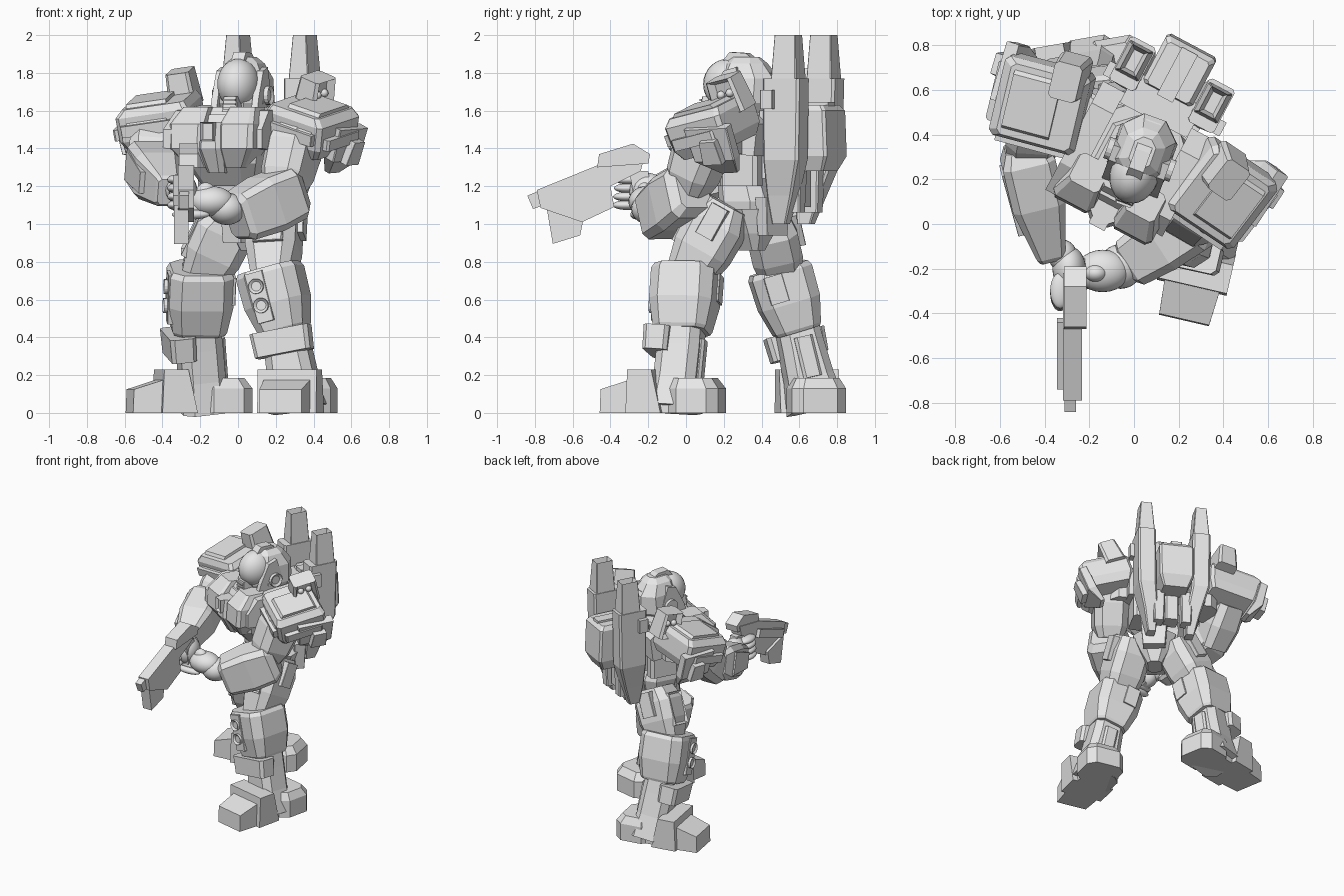
import bpy, bmesh
from math import radians, cos, sin
from mathutils import Matrix, Vector, Euler

if "Cube" in bpy.data.objects:
    bpy.data.objects.remove(bpy.data.objects["Cube"])

grey = bpy.data.materials.new("plain grey")
grey.use_nodes = True
grey.diffuse_color = (.8, .8, .8, 1)
grey.node_tree.nodes["Principled BSDF"].inputs["Base Color"].default_value = (.8, .8, .8, 1)


def frame(loc, yaw=0, pitch=0, roll=0):
    turn = Euler([radians(a) for a in (pitch, roll, yaw)]).to_matrix().to_4x4()
    return Matrix.Translation(loc) @ turn


def finish(name, bm, m, smooth=False, hole=None, rim=.02, depth=.02):
    """Make an object; hole is a local direction whose main face gets a recess."""
    bmesh.ops.recalc_face_normals(bm, faces=bm.faces)
    bm.normal_update()
    if hole:
        face = max(bm.faces, key=lambda f: max(f.normal.dot(Vector(hole)), 0) ** 3 * f.calc_area())
        bmesh.ops.inset_individual(bm, faces=[face], thickness=rim, depth=-depth)
    bm.transform(m)
    mesh = bpy.data.meshes.new(name)
    bm.to_mesh(mesh)
    bm.free()
    mesh.materials.append(grey)
    for p in mesh.polygons:
        p.use_smooth = smooth
    obj = bpy.data.objects.new(name, mesh)
    bpy.context.collection.objects.link(obj)


def loft(name, rings, m, cut=.22, **kw):
    """Chamfered rectangles (z, x, y, width, depth) joined into a solid."""
    bm = bmesh.new()
    loops = []
    for z, x, y, w, d in rings:
        c, a, b = cut * min(w, d), w / 2, d / 2
        pts = [(a - c, -b), (a, c - b), (a, b - c), (a - c, b),
               (c - a, b), (-a, b - c), (-a, c - b), (c - a, -b)]
        loops.append([bm.verts.new((x + px, y + py, z)) for px, py in pts])
    bm.faces.new(loops[0])
    bm.faces.new(loops[-1])
    for lo, hi in zip(loops, loops[1:]):
        for i in range(8):
            j = (i + 1) % 8
            bm.faces.new((lo[i], lo[j], hi[j], hi[i]))
    finish(name, bm, m, **kw)


def box(name, loc, size, m=Matrix(), taper=1, cut=.04, **kw):
    w, d, h = size
    rings = [(-h / 2, 0, 0, w, d), (h / 2, 0, 0, w * taper, d * taper)]
    loft(name, rings, m @ Matrix.Translation(loc), cut, **kw)


def prism(name, profile, width, m=Matrix(), x=0, tip=1):
    """A side profile (y, z) widened along x; tip narrows the lowest-y end."""
    bm = bmesh.new()
    front = min(y for y, z in profile)
    sides = [[bm.verts.new((x + s * width / 2 * (tip if y < front + .03 else 1), y, z))
              for y, z in profile] for s in (-1, 1)]
    for s in sides:
        bm.faces.new(s)
    for i in range(len(profile)):
        j = (i + 1) % len(profile)
        bm.faces.new((sides[0][i], sides[0][j], sides[1][j], sides[1][i]))
    finish(name, bm, m)


def limb(name, p0, p1, yaw, rings, cut=.2):
    """Loft from p0 to p1 with rings (fraction, width, depth); returns its frame."""
    line = Vector(p1) - Vector(p0)
    z = line.normalized()
    x = Vector((cos(radians(yaw)), sin(radians(yaw)), 0))
    x = (x - z * x.dot(z)).normalized()
    m = Matrix.Translation(p0) @ Matrix((x, z.cross(x), z)).transposed().to_4x4()
    loft(name, [(t * line.length, 0, 0, w, d) for t, w, d in rings], m, cut)
    return m


def ball(name, loc, size, m=Matrix()):
    bm = bmesh.new()
    bmesh.ops.create_uvsphere(bm, u_segments=24, v_segments=14, radius=1)
    finish(name, bm, m @ Matrix.Translation(loc) @ Matrix.Diagonal((*size, 1)), True)


def disc(name, loc, r, h, m, axis='X'):
    bm = bmesh.new()
    bmesh.ops.create_cone(bm, cap_ends=True, segments=16, radius1=r, radius2=r, depth=h)
    turn = Matrix.Rotation(radians(-90 if axis == 'X' else 90), 4, axis)
    finish(name, bm, m @ Matrix.Translation(loc) @ turn, hole=(0, 0, 1), rim=r * .35, depth=.012)


# Torso: local front is -y
T = frame((.02, .34, 0), -28)
loft("chest", [(1.2, 0, -.06, .3, .28), (1.32, 0, -.09, .42, .42), (1.5, 0, -.09, .48, .44),
               (1.58, 0, -.06, .4, .4)], T, .15)
loft("collar", [(1.54, 0, -.06, .34, .42), (1.62, 0, -.05, .27, .34)], T, .3)
loft("waist", [(1.02, 0, 0, .26, .24), (1.12, 0, 0, .3, .28), (1.24, 0, -.03, .27, .25)], T)
for s, side in ((-1, "right"), (1, "left")):
    loft(side + "_breast", [(1.3, s * .11, -.24, .12, .12), (1.4, s * .15, -.27, .2, .2),
                            (1.53, s * .15, -.27, .2, .18), (1.62, s * .14, -.2, .15, .14)], T, .12)
    front = -.33 + s * .03
    prism(side + "_shoulder_strap", [(front, 1.4), (front, 1.5), (-.22, 1.6), (.08, 1.63),
                                     (.19, 1.53), (.17, 1.36)], .11, T, x=s * .225)
    box(side + "_shoulder_joint", (s * .29, -.02, 1.48), (.2, .24, .22), T, cut=.25)
    box(side + "_side_rib", (s * .19, .05, 1.29), (.1, .22, .18), T, cut=.2)
loft("chest_hatch", [(1.27, 0, -.26, .1, .1), (1.4, 0, -.31, .15, .14), (1.54, 0, -.3, .12, .14)], T)
box("hatch_block", (0, -.375, 1.49), (.08, .05, .1), T, hole=(0, -1, 0), rim=.012)

# Backpack with twin boosters
box("pack_core", (0, .22, 1.42), (.34, .16, .36), T)
loft("pack_tank", [(1.28, 0, .4, .18, .16), (1.36, 0, .4, .25, .24), (1.6, 0, .39, .25, .24),
                   (1.63, 0, .38, .21, .21)], T, .06)
box("pack_ridge", (0, .37, 1.63), (.08, .24, .03), T)
box("pack_lower", (0, .28, 1.2), (.1, .12, .22), T, cut=.1)
for s, side in ((-1, "right"), (1, "left")):
    loft(side + "_booster", [(1, s * .14, .26, .06, .08), (1.15, s * .155, .28, .1, .15),
                             (1.34, s * .195, .315, .13, .21), (1.77, s * .2, .32, .13, .22)], T, .1)
    loft(side + "_booster_tower", [(1.76, s * .2, .335, .12, .15), (2, s * .2, .335, .08, .125)],
         T, .04, hole=(0, 0, 1), rim=.018, depth=.06)
    box(side + "_booster_side", (s * .27, .25, 1.66), (.05, .07, .1), T)
    box(side + "_thruster", (s * .1, .32, 1.18), (.07, .09, .24), T, taper=1.25, cut=.1)

# Head
H = frame((.02, .27, 1.6), -20)
loft("helmet", [(-.04, 0, .04, .2, .26), (.04, 0, .05, .27, .34), (.17, 0, .06, .25, .32),
                (.25, 0, .05, .18, .22), (.285, 0, .05, .1, .14)], H, .3)
ball("face_dome", (0, -.05, .14), (.11, .135, .135), H)
prism("helmet_crest", [(-.08, .25), (-.03, .31), (.06, .305), (.2, .2), (.2, .12), (0, .15)], .07, H)
box("mouth_guard", (0, -.15, .035), (.085, .08, .08), H, taper=.85)
for i in range(3):
    box("mouth_slat", (0, -.193, .012 + i * .022), (.07, .012, .01), H)
for s, side in ((-1, "right"), (1, "left")):
    prism(side + "_cheek", [(-.13, -.02), (-.1, .07), (-.03, .21), (.04, .23), (.09, .08), (0, -.03)],
          .035, H, x=s * .115)
    disc(side + "_ear", (s * .142, .02, .08), .05, .03, H, 'Y')

# Shoulder pads with vent boxes and hanging guards
for s, side, pad, vent_at, drop in (
        (-1, "right", frame((-.41, .54, 1.56), -15, 12, -8), (-.29, .65, 1.72), 8),
        (1, "left", frame((.39, .14, 1.53), -34, 12, 16), (.41, .23, 1.69), 20)):
    w = .4 if s < 0 else .37
    loft(side + "_pad", [(-.13, 0, 0, w - .06, .3), (-.07, 0, 0, w, .36), (.06, 0, 0, w, .37),
                         (.1, -s * .01, 0, w - .06, .33)], pad, .06)
    prism(side + "_pad_ridge", [(-.19, -.04), (-.19, .02), (-.12, .12), (.12, .12), (.17, .06),
                                (.17, -.06)], w * .55, pad, x=s * .03)
    box(side + "_pad_lip", (s * .02, 0, -.035), (w + .03, .28, .06), pad)
    box(side + "_pad_front_rim", (0, -.185, -.01), (w - .06, .06, .06), pad)
    vent = frame(vent_at, -15 if s < 0 else -34, 12, s * drop)
    box(side + "_vent", (0, 0, 0), (.15, .2, .19), vent, taper=.85, cut=.12,
        hole=(s, 0, 0), rim=.03, depth=.04)
    for i in (-1, 1):
        ball(side + "_vent_lamp", (s * .034, i * .03, .01), (.022, .022, .022), vent)
    guard = pad @ frame((s * (w / 2 - .01), .06, -.08), 0, -10, s * 10)
    loft(side + "_pad_guard", [(-.18, -s * .04, .06, .03, .1), (-.08, 0, .03, .07, .25),
                               (.1, -s * .01, .02, .06, .27)], guard, .08)
    box(side + "_guard_fin", (s * .05, .04, -.02), (.05, .12, .13), guard, taper=.8)

# Right arm, reaching forward with the gun
limb("right_upper_arm", (-.44, .52, 1.5), (-.47, .3, 1.25), 0, [(0, .22, .24), (.5, .24, .26), (1, .2, .2)])
R = limb("right_forearm", (-.49, .35, 1.34), (-.37, -.15, 1.17), 14,
         [(0, .18, .18), (.12, .24, .25), (.5, .24, .26), (.96, .13, .17), (1, .11, .14)], .14)
box("right_forearm_plate", (-.1, 0, .24), (.06, .17, .3), R, taper=.7)
ball("right_wrist", (-.32, -.14, 1.18), (.065, .07, .07))
ball("right_palm", (-.29, -.2, 1.17), (.075, .1, .1))

# Left arm, folded across the front to steady the gun
limb("left_upper_arm", (.34, .14, 1.56), (.24, .01, 1.18), -30,
     [(0, .2, .24), (.4, .25, .28), (.8, .24, .25), (1, .18, .2)])
limb("left_forearm", (.31, .04, 1.18), (-.01, -.17, 1.03), -56,
     [(0, .19, .2), (.12, .27, .28), (.5, .27, .3), (.93, .23, .26), (1, .18, .21)], .14)
ball("left_wrist", (-.06, -.19, 1.08), (.1, .1, .085))
ball("left_palm", (-.14, -.21, 1.12), (.12, .095, .08))

# Fingers
for i in range(4):
    ball("right_finger", (-.33, -.31 + i * .004, 1.1 + i * .045), (.045, .08, .026))
    ball("left_finger", (-.25, -.26 + i * .025, 1.05 + i * .032), (.1, .035, .026))
ball("left_thumb", (-.17, -.22, 1.17), (.05, .04, .05))

# Gun
prism("gun_body", [(-.79, 1.18), (-.47, 1.31), (-.22, 1.36), (-.24, 1.28), (-.4, 1.2), (-.38, 1.09),
                   (-.55, 1.01), (-.77, 1.085)], .085, x=-.275)
prism("gun_magazine", [(-.74, 1.1), (-.705, .895), (-.56, .94), (-.54, 1.04)], .075, x=-.3)
prism("gun_sight", [(-.47, 1.3), (-.46, 1.37), (-.28, 1.425), (-.19, 1.37), (-.2, 1.32)], .1, x=-.262)
prism("gun_muzzle", [(-.84, 1.15), (-.78, 1.175), (-.75, 1.1), (-.81, 1.08)], .05, x=-.285)
prism("gun_rail", [(-.74, 1.15), (-.44, 1.26), (-.42, 1.2), (-.72, 1.09)], .04, x=-.325)
prism("gun_grip", [(-.3, 1.28), (-.2, 1.28), (-.17, 1.08), (-.26, 1.05)], .06, x=-.275)

# Hips
P = frame((.09, .34, 0), -42)
loft("pelvis", [(.86, 0, 0, .1, .16), (.95, 0, 0, .2, .24), (1.08, 0, 0, .31, .28)], P)
box("front_skirt", (0, -.15, 1), (.13, .07, .2), P, taper=1.2)
box("rear_skirt", (0, .16, 1.04), (.16, .07, .2), P, taper=1.2)

# Legs: hip, knee top, knee bottom, ankle, foot centre, leg yaw, foot yaw
legs = (("left", 1, (.2, .22, 1.1), (.18, 0, .7), (.25, -.02, .43), (.32, -.06, .02), (.3, -.1, 0), -13, -13),
        ("right", -1, (-.03, .43, 1.05), (-.2, .51, .7), (-.21, .59, .43), (-.18, .69, .02),
         (-.24, .66, 0), -84, -80))
for side, s, hip, knee, low, ankle, foot, turn, yaw in legs:
    th = limb(side + "_thigh", hip, knee, turn, [(0, .22, .22), (.25, .27, .31), (.6, .27, .3), (1, .2, .22)])
    box(side + "_thigh_plate", (s * .13, 0, .11), (.07, .1, .18), th)
    box(side + "_thigh_panel", (0, .135, .18), (.16, .05, .24), th, hole=(0, 1, 0), rim=.025)
    top = Vector(knee) + (Vector(knee) - Vector(low)) * .25
    kn = limb(side + "_knee_guard", top, low, turn,
              [(0, .3, .31), (.08, .33, .34), (.55, .32, .34), (.95, .25, .29), (1, .23, .27)], .18)
    box(side + "_knee_strip", (-s * .05, .145, .15), (.1, .07, .27), kn, taper=.9)
    box(side + "_knee_rear_plate", (-s * .06, -.15, .1), (.1, .06, .15), kn)
    # paired round ports on the front of the knee
    for i in (0, 1):
        disc(side + "_knee_port", (-s * .05, .185, .09 + i * .105), .04, .025, kn)
    sh = limb(side + "_shin", low, ankle, yaw, [(-.1, .22, .22), (.2, .23, .23), (.6, .25, .23), (1, .3, .26)])
    box(side + "_shin_guard", (0, .11, .06), (.32, .14, .13), sh, taper=.95, cut=.15)
    box(side + "_calf_ridge", (0, -.1, .15), (.1, .07, .22), sh, cut=.2)
    F = frame(foot, yaw)
    prism(side + "_toe", [(-.34, 0), (-.335, .125), (-.13, .19), (-.13, 0)], .26, F, tip=.88)
    prism(side + "_instep", [(-.19, 0), (-.18, .23), (-.05, .23), (.0, 0)], .32, F)
    loft(side + "_heel", [(0, .015 + s * .015, .17, .29, .27), (.13, .015 + s * .015, .17, .29, .27),
                          (.185, .015 + s * .015, .16, .23, .21)], F, .2)
    box(side + "_sole", (0, .03, .04), (.24, .3, .08), F)
